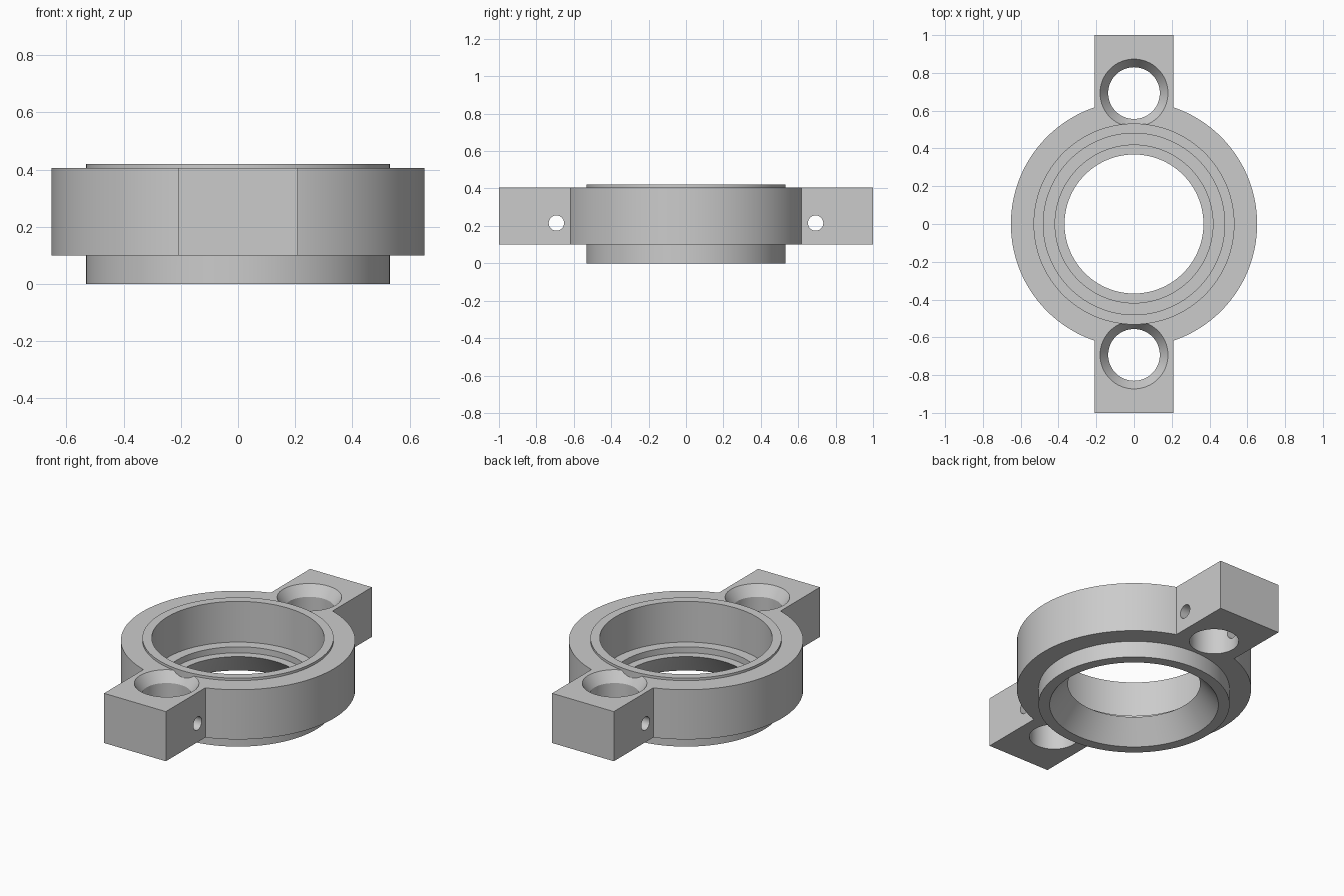
import bpy
from math import pi, cos, sin

cube = bpy.data.objects.get("Cube")
if cube:
    bpy.data.objects.remove(cube, do_unlink=True)

grey = bpy.data.materials.new("plain grey")
grey.use_nodes = True
colour = (0.6, 0.6, 0.6, 1)
grey.diffuse_color = colour
grey.node_tree.nodes["Principled BSDF"].inputs["Base Color"].default_value = colour


def add_mesh(name, verts, faces):
    mesh = bpy.data.meshes.new(name)
    mesh.from_pydata(verts, [], faces)
    mesh.materials.append(grey)
    obj = bpy.data.objects.new(name, mesh)
    bpy.context.collection.objects.link(obj)
    return obj


def lathe(name, profile, segments, closed=False):
    """Spin (radius, z) points, listed upward on the outside, about z."""
    n = len(profile)
    verts = [(r * cos(2 * pi * s / segments), r * sin(2 * pi * s / segments), z)
             for s in range(segments) for r, z in profile]
    faces = []
    for s in range(segments):
        a, b = s * n, (s + 1) % segments * n
        for i in range(n if closed else n - 1):
            j = (i + 1) % n
            faces.append((a + i, b + i, b + j, a + j))
    if not closed:
        faces.append([s * n for s in reversed(range(segments))])
        faces.append([s * n + n - 1 for s in range(segments)])
    return add_mesh(name, verts, faces)


def combine(target, tool, operation):
    """Apply a boolean and discard the tool object."""
    tool.hide_render = True
    mod = target.modifiers.new("join", "BOOLEAN")
    mod.operation = operation
    mod.solver = "EXACT"
    mod.object = tool
    bpy.context.view_layer.objects.active = target
    bpy.ops.object.modifier_apply(modifier=mod.name)
    bpy.data.objects.remove(tool, do_unlink=True)


BOTTOM, TOP = 0.10, 0.405
EAR_HOLE_Y = 0.693

# Round flange with a rectangular bar through it forming both ears
flange = lathe("flanged_ring_housing", [(0.652, BOTTOM), (0.652, TOP)], 128)
bpy.ops.mesh.primitive_cube_add(size=1, location=(0, 0, (BOTTOM + TOP) / 2))
ears = bpy.context.object
ears.scale = (0.42, 2, TOP - BOTTOM)
bpy.ops.object.transform_apply(location=True, scale=True)
ears.data.materials.append(grey)
combine(flange, ears, "UNION")

# Opening that receives the core
combine(flange, lathe("opening_cutter", [(0.505, -0.1), (0.505, 0.6)], 128), "DIFFERENCE")

# Countersunk bolt holes and sideways pin holes in each ear
for side in (-1, 1):
    bolt = lathe("bolt_cutter", [(0.137, -0.1), (0.137, 0.343), (0.18, TOP),
                                 (0.18, 0.6)], 64)
    bolt.location.y = side * EAR_HOLE_Y
    combine(flange, bolt, "DIFFERENCE")
    pin = lathe("pin_cutter", [(0.041, -0.4), (0.041, 0.4)], 32)
    pin.rotation_euler.y = pi / 2
    pin.location = (0, side * EAR_HOLE_Y, 0.215)
    combine(flange, pin, "DIFFERENCE")

# Core: lower spigot, raised lip, stepped seat and flared underside
core = lathe("core", [(0.47, 0), (0.532, 0), (0.532, 0.42), (0.48, 0.42),
                      (0.48, 0.17), (0.418, 0.17), (0.418, 0.133),
                      (0.368, 0.133)], 128, closed=True)
combine(flange, core, "UNION")

bpy.ops.object.select_all(action="DESELECT")
flange.select_set(True)
bpy.context.view_layer.objects.active = flange
bpy.ops.object.shade_smooth_by_angle(angle=pi / 9)
